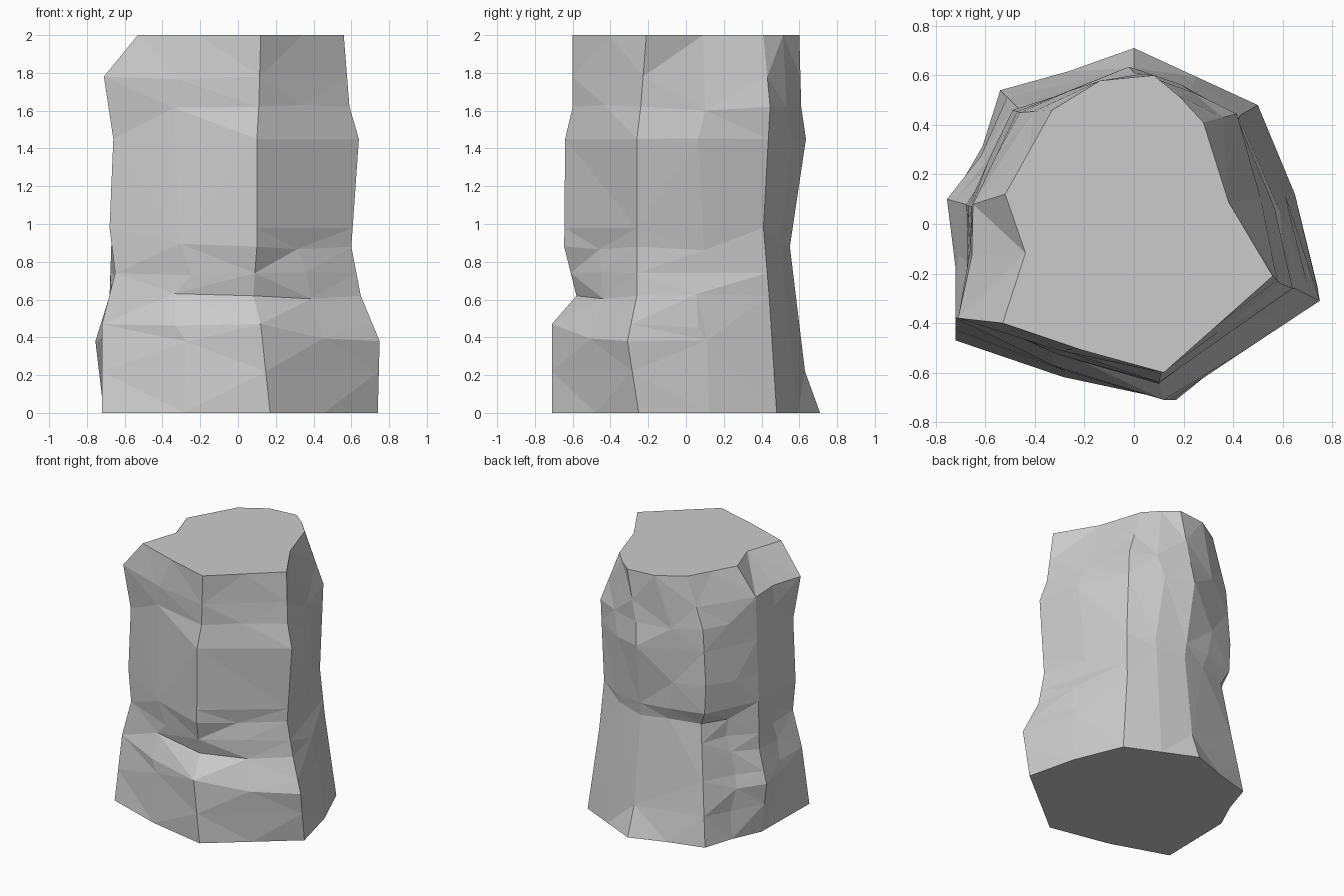
import bpy, bmesh, random
from math import radians
from mathutils import Vector

if "Cube" in bpy.data.objects:
    bpy.data.objects.remove(bpy.data.objects["Cube"])

random.seed(4)
LEVELS = [0, 0.22, 0.38, 0.47, 0.62, 0.74, 0.88, 0.98, 1.2, 1.45, 1.62, 1.78, 2.0]


def sample(knots, z):
    """Linear interpolation of knots (z, values...) at height z."""
    for a, b in zip(knots, knots[1:]):
        if z <= b[0]:
            t = (z - a[0]) / (b[0] - a[0])
            return [p + (q - p) * t for p, q in zip(a[1:], b[1:])]
    return list(knots[-1][1:])


# Main vertical edges of the stone: knots are (z, x, y)
front = [(0, .17, -.71), (.47, .12, -.71), (.62, .08, -.58), (.88, .10, -.645),
         (1.45, .10, -.64), (1.62, .11, -.60), (2, .12, -.60)]
right = [(0, .74, -.25), (.38, .75, -.31), (.62, .65, -.26), (.88, .60, -.26),
         (1.45, .64, -.26), (1.62, .59, -.24), (2, .56, -.21)]
back_right = [(0, .50, .48), (.62, .43, .44), (.98, .41, .41), (1.62, .415, .445), (2, .28, .41)]
back = [(0, .0, .71), (.22, .0, .63), (.62, .0, .57), (.88, .0, .55),
        (1.45, -.02, .635), (1.62, .0, .61), (2, .08, .60)]
back_left = [(0, -.54, .54), (.47, -.48, .48), (.88, -.43, .43), (.98, -.48, .46),
             (1.2, -.49, .46), (1.62, -.46, .45), (2, -.33, .46)]
left = [(0, -.71, .10), (.38, -.755, .10), (.62, -.68, .08), (1.2, -.66, .07),
        (1.78, -.65, .08), (2, -.52, .12)]
front_left = [(0, -.72, -.47), (.47, -.72, -.38), (.74, -.65, -.37), (.98, -.68, -.36),
              (1.45, -.66, -.36), (1.78, -.71, -.38), (2, -.53, -.40)]
edges = [front, right, back_right, back, back_left, left, front_left]

# Outward bulge of each side's middle, knots are (z, amount)
bulges = [
    [(0, 0), (.47, .0), (.62, .02), (.88, -.01), (1.2, .0), (2, 0)],
    [(0, .03), (.47, .03), (.62, .04), (.74, .01), (1.45, .03), (2, -.04)],
    [(0, .0), (.88, .02), (2, .01)],
    [(0, -.01), (.88, .01), (1.45, 0), (2, .05)],
    [(0, -.015), (.88, -.02), (.98, .0), (2, 0)],
    [(0, -.01), (.62, -.02), (1.62, -.01), (1.78, -.02), (2, -.09)],
    [(0, .03), (.47, .03), (.62, .02), (.98, .04), (2, .01)],
]

# Loft rings through the edges, adding a bulged and roughened point per side
bm = bmesh.new()
rings = []
for z in LEVELS:
    ring = []
    end = z in (0, 2.0)
    for i, edge in enumerate(edges):
        a = Vector(sample(edge, z))
        b = Vector(sample(edges[(i + 1) % len(edges)], z))
        mid = a.lerp(b, .5 if end else random.uniform(.44, .56))
        rough = 0 if end else random.uniform(-.009, .009)
        mid += mid.normalized() * (sample(bulges[i], z)[0] + rough)
        dz = 0 if end else random.uniform(-.02, .02)
        ring.append(bm.verts.new((a.x, a.y, z)))
        ring.append(bm.verts.new((mid.x, mid.y, z + dz)))
    rings.append(ring)

# Faceted walls with alternating diagonals, and flat ends
n = len(rings[0])
for k, (lo, hi) in enumerate(zip(rings, rings[1:])):
    for i in range(n):
        j = (i + 1) % n
        if (i + k) % 2:
            bm.faces.new((lo[i], lo[j], hi[j]))
            bm.faces.new((lo[i], hi[j], hi[i]))
        else:
            bm.faces.new((lo[i], lo[j], hi[i]))
            bm.faces.new((lo[j], hi[j], hi[i]))
bm.faces.new(rings[0][::-1])
bm.faces.new(rings[-1])
bmesh.ops.recalc_face_normals(bm, faces=bm.faces)

# Merge nearly flat neighbours into larger chiselled facets
bmesh.ops.dissolve_limit(bm, angle_limit=radians(5), verts=bm.verts, edges=bm.edges)
bmesh.ops.triangulate(bm, faces=bm.faces)

mesh = bpy.data.meshes.new("rock_pillar")
bm.to_mesh(mesh)
bm.free()
bpy.context.collection.objects.link(bpy.data.objects.new("rock_pillar", mesh))
